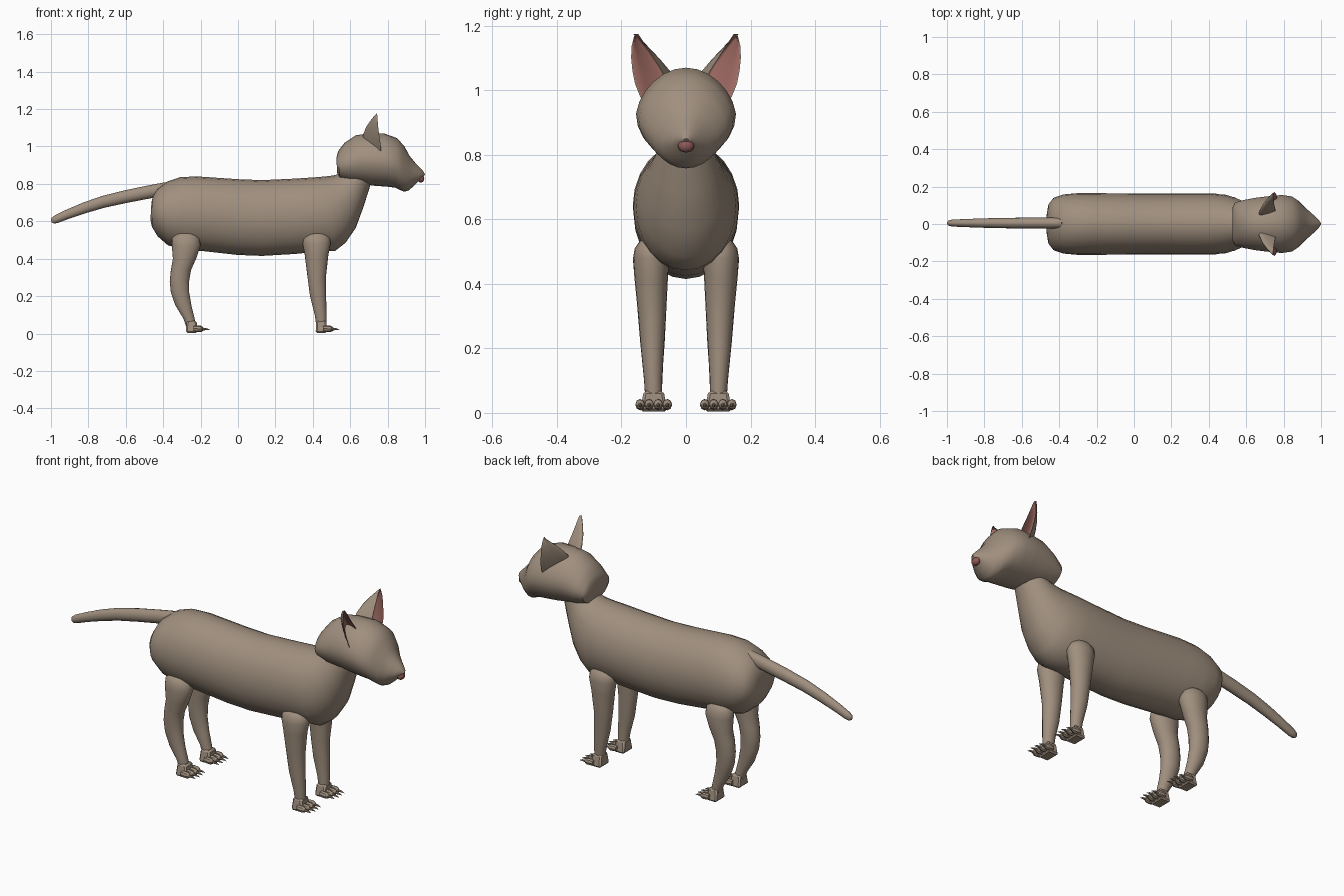
import bpy, bmesh, math
from mathutils import Vector

if "Cube" in bpy.data.objects:
    bpy.data.objects.remove(bpy.data.objects["Cube"])


def material(name, rgb):
    m = bpy.data.materials.new(name)
    m.diffuse_color = (*rgb, 1)
    m.use_nodes = True
    m.node_tree.nodes["Principled BSDF"].inputs["Base Color"].default_value = m.diffuse_color
    return m


FUR = material("taupe fur", (0.35, 0.275, 0.21))
PINK = material("inner ear pink", (0.35, 0.145, 0.125))
NOSE = material("nose rose", (0.27, 0.10, 0.095))


def finish(name, bm, mats=(FUR,), angle=45):
    bmesh.ops.recalc_face_normals(bm, faces=bm.faces)
    me = bpy.data.meshes.new(name)
    bm.to_mesh(me)
    bm.free()
    for m in mats:
        me.materials.append(m)
    ob = bpy.data.objects.new(name, me)
    bpy.context.collection.objects.link(ob)
    bpy.context.view_layer.objects.active = ob
    ob.select_set(True)
    bpy.ops.object.shade_smooth_by_angle(angle=math.radians(angle))
    ob.select_set(False)
    return ob


def bridge(bm, a, b):
    for i in range(len(a)):
        j = (i + 1) % len(a)
        bm.faces.new((a[i], a[j], b[j], b[i]))


def loft(name, sections, n=24):
    """Closed skin through rings; each ring is (centre, axis u, axis v, pinch of +v half)."""
    bm = bmesh.new()
    rings = []
    for c, u, v, pinch in sections:
        ring = []
        for i in range(n):
            a = 2 * math.pi * i / n
            k = 1 - pinch * max(0, math.sin(a))
            ring.append(bm.verts.new(c + u * math.cos(a) * k + v * math.sin(a)))
        rings.append(ring)
    for a, b in zip(rings, rings[1:]):
        bridge(bm, a, b)
    bm.faces.new(rings[0])
    bm.faces.new(rings[-1])
    return finish(name, bm)


def profile(rows, pinch=0):
    """Rows of top x, top z, bottom x, bottom z, half width."""
    out = []
    for tx, tz, bx, bz, w in rows:
        t, b = Vector((tx, 0, tz)), Vector((bx, 0, bz))
        out.append(((t + b) / 2, Vector((0, w, 0)), (t - b) / 2, pinch))
    return out


# Torso running up into the neck
loft("body", profile([
    (-.463, .70, -.468, .61, .06), (-.455, .735, -.46, .57, .105),
    (-.43, .775, -.43, .52, .14), (-.38, .812, -.375, .472, .158),
    (-.31, .836, -.29, .447, .165), (-.22, .84, -.2, .442, .165),
    (0, .825, 0, .42, .163), (.13, .82, .13, .415, .162),
    (.3, .828, .3, .425, .163), (.41, .835, .43, .438, .163),
    (.47, .84, .52, .442, .155), (.51, .845, .575, .485, .14),
    (.535, .852, .63, .565, .122), (.56, .86, .672, .68, .1),
    (.58, .87, .71, .80, .08)]))

# Head tapering to the muzzle
loft("head", profile([
    (.526, .94, .53, .86, .09), (.535, .975, .545, .825, .115),
    (.57, 1.02, .60, .805, .128), (.63, 1.06, .67, .798, .14),
    (.70, 1.07, .73, .79, .148), (.78, 1.07, .80, .785, .155),
    (.85, 1.045, .84, .78, .147), (.89, 1.0, .865, .768, .125),
    (.917, .95, .89, .758, .10), (.95, .91, .912, .765, .074),
    (.98, .88, .942, .79, .046), (.994, .863, .97, .818, .026),
    (1.0, .85, .985, .835, .01)], pinch=.13))

# Nose pad on the muzzle tip
bm = bmesh.new()
bmesh.ops.create_uvsphere(bm, u_segments=12, v_segments=8, radius=1)
for v in bm.verts:
    v.co = Vector((.978 + v.co.x * .018, v.co.y * .025, .828 + v.co.z * .021))
finish("nose", bm, (NOSE,))

# Tail, swept along a drooping arc
tail = [(-.38, .775, .035), (-.48, .756, .035), (-.60, .732, .034), (-.72, .704, .032),
        (-.82, .672, .029), (-.91, .638, .025), (-.97, .612, .022), (-.99, .603, .017),
        (-.998, .600, .007)]
secs = []
for i, (x, z, r) in enumerate(tail):
    p, q = tail[max(0, i - 1)], tail[min(len(tail) - 1, i + 1)]
    d = Vector((q[0] - p[0], 0, q[1] - p[1])).normalized()
    secs.append((Vector((x, .005, z)), Vector((0, r * .85, 0)),
                 Vector((d.z, 0, -d.x)) * r, 0))
loft("tail", secs, 16)

# Legs: rows of z, centre x, half depth x, centre y, half width y
FRONT = [(.543, .42, .03, .10, .025), (.532, .42, .055, .102, .042),
         (.51, .42, .072, .106, .053), (.48, .421, .075, .108, .056),
         (.42, .42, .063, .108, .052), (.3, .421, .049, .105, .043),
         (.2, .428, .043, .104, .036), (.1, .442, .032, .102, .028),
         (.04, .446, .027, .10, .026)]
HIND = [(.543, -.28, .03, .10, .025), (.532, -.28, .055, .102, .042),
        (.51, -.279, .073, .106, .053), (.47, -.277, .077, .108, .056),
        (.40, -.286, .062, .108, .05), (.34, -.305, .054, .106, .046),
        (.28, -.313, .052, .105, .042), (.22, -.31, .049, .104, .038),
        (.15, -.292, .043, .103, .032), (.08, -.262, .03, .101, .027),
        (.04, -.252, .026, .10, .026)]


def paw(name, x, y):
    bm = bmesh.new()
    # Heel block with a narrower top
    bmesh.ops.create_cube(bm, size=1)
    for v in bm.verts:
        top = v.co.z > 0
        v.co = Vector((x + v.co.x * (.054 if top else .062),
                       y + v.co.y * (.062 if top else .084),
                       .068 if top else .004))
    bmesh.ops.bevel(bm, geom=bm.edges[:], offset=.008, segments=1, affect='EDGES')
    # Four toes, each with a pointed claw
    for k in (-1.5, -.5, .5, 1.5):
        rings = []
        ty = y + k * .028
        tx = x + .018 - abs(k) * .006
        for dx, r, z in [(0, .014, .026), (.012, .017, .026), (.034, .017, .025),
                         (.046, .011, .024), (.048, .007, .024), (.066, .005, .023),
                         (.083, .001, .019)]:
            rings.append([bm.verts.new((tx + dx, ty + r * .88 * math.cos(a), z + r * math.sin(a)))
                          for a in (math.pi * i / 4 for i in range(8))])
        for a, b in zip(rings, rings[1:]):
            bridge(bm, a, b)
        bm.faces.new(rings[0])
        bm.faces.new(rings[-1])
    finish(name, bm, angle=35)


def ear(name, s):
    # z, rim x, inner rim y, outer rim y, back x
    rows = [(.95, .765, .05, .125, .70), (.98, .765, .05, .142, .68),
            (1.02, .761, .058, .158, .667), (1.06, .755, .074, .166, .668),
            (1.10, .75, .10, .17, .683), (1.135, .747, .122, .169, .706),
            (1.16, .745, .138, .163, .726), (1.175, .744, .148, .155, .740)]
    n = 10
    bm = bmesh.new()

    def arcs(depth, rise):
        grid = []
        for z, x, ym, yo, bx in rows:
            m, o = Vector((x, ym + rise, z)), Vector((x, yo - rise, z))
            d = (x - bx) * 2 * depth
            c = Vector((x - d, ym + .03 - d * .62, z))
            grid.append([(m * (1 - t) ** 2 + c * 2 * t * (1 - t) + o * t * t)
                         for t in (i / n for i in range(n + 1))])
        return [[bm.verts.new((p.x, p.y * s, p.z)) for p in r] for r in grid]

    shell, bowl = arcs(1, 0), arcs(.72, .003)
    for g, mi in ((shell, 0), (bowl, 1)):
        for a, b in zip(g, g[1:]):
            for i in range(n):
                bm.faces.new((a[i], a[i + 1], b[i + 1], b[i])).material_index = mi
    # Rim, tip and base join the fur shell to the pink bowl
    for k in (0, n):
        for i in range(len(rows) - 1):
            bm.faces.new((shell[i][k], shell[i + 1][k], bowl[i + 1][k], bowl[i][k]))
    for k in (0, -1):
        for i in range(n):
            bm.faces.new((shell[k][i], shell[k][i + 1], bowl[k][i + 1], bowl[k][i]))
    finish(name, bm, (FUR, PINK), 50)


for side, s in (("left", 1), ("right", -1)):
    ear(side + "_ear", s)
    for part, rows, px in (("front", FRONT, .446), ("hind", HIND, -.248)):
        loft(f"{side}_{part}_leg",
             [(Vector((cx, s * cy, z)), Vector((rx, 0, 0)), Vector((0, ry, 0)), 0)
              for z, cx, rx, cy, ry in rows], 20)
        paw(f"{side}_{part}_paw", px, s * .10)
